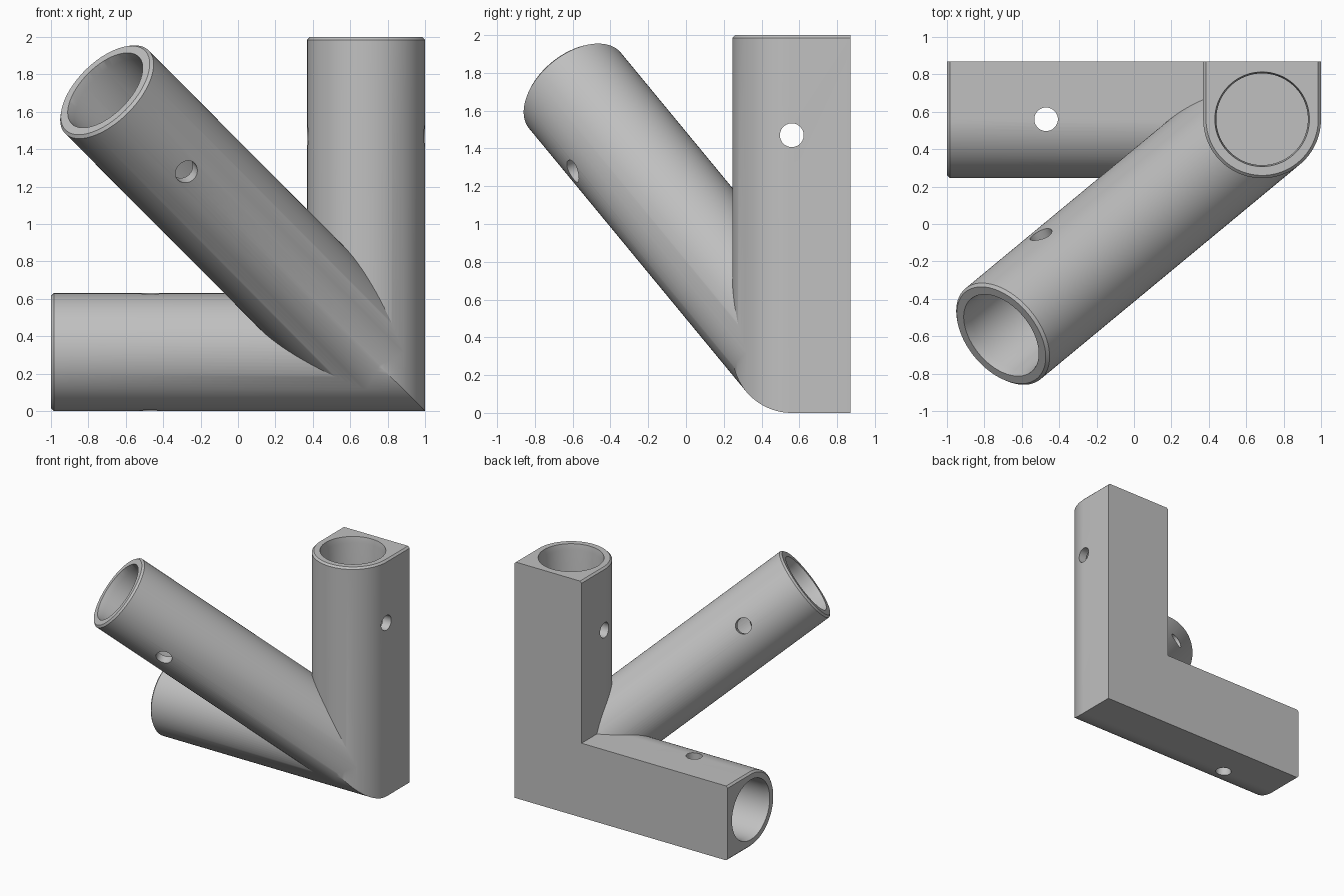
import bpy, bmesh, math
from mathutils import Vector

cube = bpy.data.objects.get("Cube")
if cube:
    bpy.data.objects.remove(cube)

grey = bpy.data.materials.new("plain grey")
grey.use_nodes = True
colour = (0.53, 0.53, 0.53, 1)
grey.diffuse_color = colour
grey.node_tree.nodes["Principled BSDF"].inputs["Base Color"].default_value = colour

R = 0.315                              # outer radius of every socket
BORE, LIP = 0.245, 0.253               # inner radius and its widened mouth
CHAMFER = 0.015
DEPTH = 1.37                           # bore depth
PIN = 0.063                            # pin hole radius
PIN_DIST = 0.53                        # pin hole distance from the open end
BACK = 0.87
CORNER = Vector((0.685, 0.56, R))      # where the three axes meet


def skin(name, rings):
    """Closed solid through a list of equal-length rings of points."""
    bm = bmesh.new()
    loops = [[bm.verts.new(p) for p in ring] for ring in rings]
    n = len(loops[0])
    for a, b in zip(loops, loops[1:]):
        for i in range(n):
            j = (i + 1) % n
            bm.faces.new((a[i], a[j], b[j], b[i]))
    bm.faces.new(loops[0][::-1])
    bm.faces.new(loops[-1])
    bmesh.ops.recalc_face_normals(bm, faces=bm.faces[:])
    mesh = bpy.data.meshes.new(name)
    bm.to_mesh(mesh)
    bm.free()
    mesh.materials.append(grey)
    obj = bpy.data.objects.new(name, mesh)
    bpy.context.collection.objects.link(obj)
    return obj


def lathe(name, start, axis, profile, sides=96):
    """Round solid along an axis from (distance, radius) pairs."""
    axis = axis.normalized()
    side = axis.orthogonal().normalized()
    up = axis.cross(side)
    turns = [math.tau * i / sides for i in range(sides)]
    return skin(name, [[start + axis * t + (side * math.cos(a) + up * math.sin(a)) * r
                        for a in turns] for t, r in profile])


def d_profile(r):
    """Half-round front with straight sides and a flat back, as (offset, y)."""
    arc = [math.pi * i / 48 for i in range(49)]
    pts = [(-r * math.cos(a), CORNER.y - r * math.sin(a)) for a in arc]
    return pts + [(r, BACK), (-r, BACK)]


def boolean(target, tool, operation):
    mod = target.modifiers.new(operation, 'BOOLEAN')
    mod.operation = operation
    mod.solver = 'EXACT'
    mod.object = tool
    bpy.context.view_layer.objects.active = target
    bpy.ops.object.modifier_apply(modifier=mod.name)
    bpy.data.objects.remove(tool)


# Mitred pair of D-shaped legs, swept from the left end up to the top
def flat_ring(x, r):
    return [(x, y, CORNER.z - u) for u, y in d_profile(r)]


def upright_ring(z, r):
    return [(CORNER.x + u, y, z) for u, y in d_profile(r)]


mitre = [(CORNER.x + u, y, CORNER.z - u) for u, y in d_profile(R)]
body = skin("corner_bracket", [
    flat_ring(-1, R - CHAMFER), flat_ring(CHAMFER - 1, R), mitre,
    upright_ring(2 - CHAMFER, R), upright_ring(2, R - CHAMFER)])

# Round diagonal socket
tip = Vector((-0.71, -0.595, 1.715))
diagonal = tip - CORNER
length = diagonal.length
socket = lathe("diagonal_socket", CORNER, diagonal,
               [(0, R), (length - CHAMFER, R), (length, R - CHAMFER)])
boolean(body, socket, 'UNION')

# Bores and cross pin holes, each as (open end, outward axis, pin axis)
diagonal.normalize()
front = Vector((0, -1, 0))
ends = [
    (Vector((CORNER.x, CORNER.y, 2)), Vector((0, 0, 1)), Vector((1, 0, 0))),
    (Vector((-1, CORNER.y, CORNER.z)), Vector((-1, 0, 0)), Vector((0, 0, 1))),
    (tip, diagonal, (front - diagonal * front.dot(diagonal)).normalized()),
]
for mouth, axis, pin_axis in ends:
    bore = lathe("bore_cutter", mouth, -axis,
                 [(-0.05, LIP), (0, LIP), (0.05, BORE), (DEPTH, BORE)])
    boolean(body, bore, 'DIFFERENCE')
    pin = lathe("pin_cutter", mouth - axis * PIN_DIST - pin_axis * 0.4, pin_axis,
                [(0, PIN), (0.8, PIN)], 40)
    boolean(body, pin, 'DIFFERENCE')

# Smooth round walls, crisp edges
bpy.ops.object.select_all(action='DESELECT')
body.select_set(True)
bpy.context.view_layer.objects.active = body
bpy.ops.object.shade_smooth_by_angle(angle=math.radians(25))
